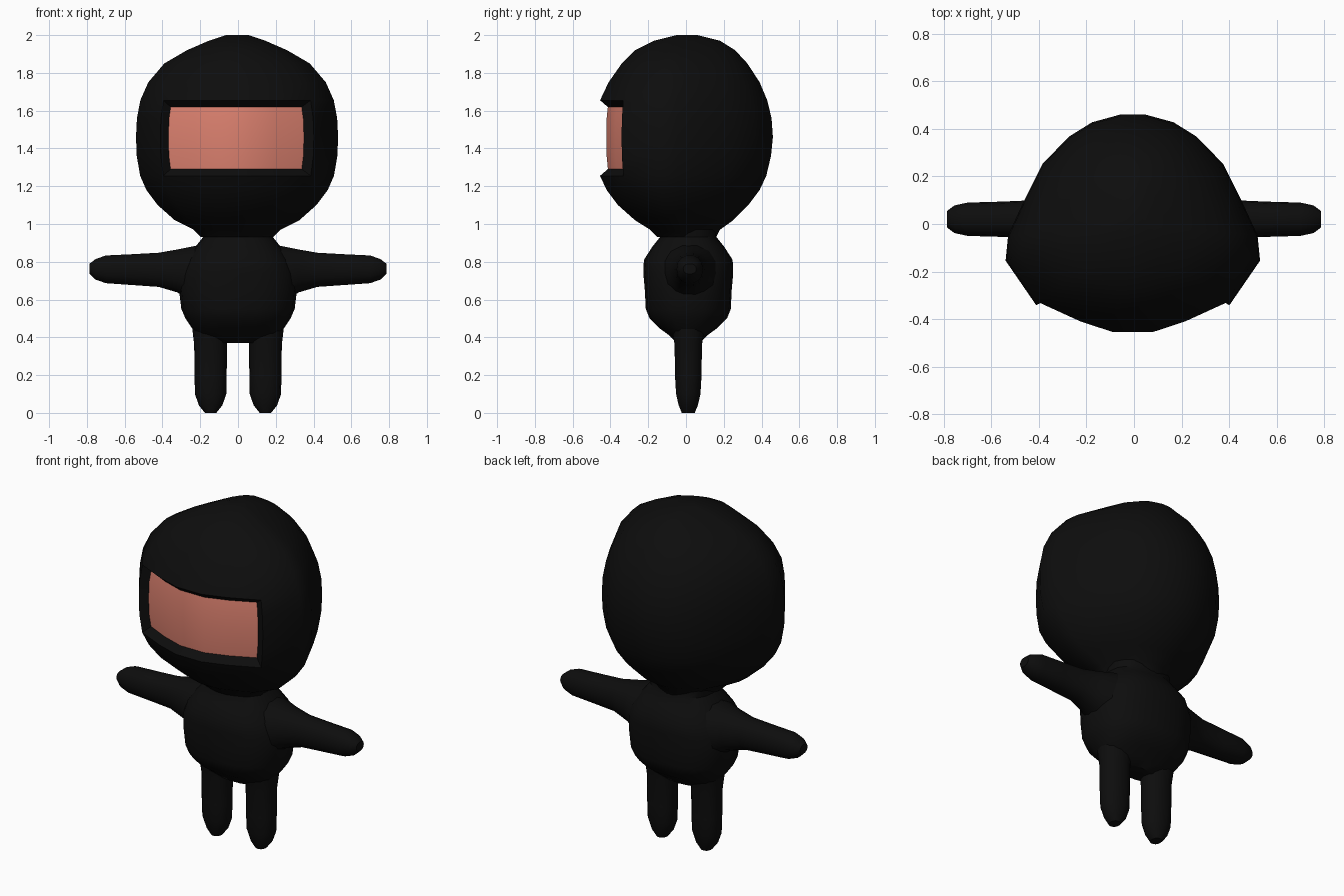
import bpy, bmesh, math
from mathutils import Vector

if "Cube" in bpy.data.objects:
    bpy.data.objects.remove(bpy.data.objects["Cube"])


def material(name, rgb):
    m = bpy.data.materials.new(name)
    m.use_nodes = True
    col = (*rgb, 1)
    m.diffuse_color = col
    m.node_tree.nodes["Principled BSDF"].inputs["Base Color"].default_value = col
    return m


black = material("black cloth", (0.004, 0.004, 0.004))
skin = material("skin", (0.72, 0.22, 0.16))


def loft(rings):
    """Join rings of equal point count into a capped tube."""
    bm = bmesh.new()
    loops = [[bm.verts.new(p) for p in r] for r in rings]
    for a, b in zip(loops, loops[1:]):
        for i in range(len(a)):
            j = (i + 1) % len(a)
            bm.faces.new((a[i], a[j], b[j], b[i]))
    bm.faces.new(loops[0])
    bm.faces.new(loops[-1])
    bmesh.ops.recalc_face_normals(bm, faces=bm.faces)
    return bm


def finish(name, bm):
    bmesh.ops.recalc_face_normals(bm, faces=bm.faces)
    me = bpy.data.meshes.new(name)
    bm.to_mesh(me)
    bm.free()
    ob = bpy.data.objects.new(name, me)
    bpy.context.collection.objects.link(ob)
    me.materials.append(black)
    me.materials.append(skin)
    bpy.ops.object.select_all(action="DESELECT")
    ob.select_set(True)
    bpy.context.view_layer.objects.active = ob
    bpy.ops.object.shade_smooth_by_angle(angle=math.radians(42))
    return ob


def oval(n=16, power=2.0):
    """Unit superellipse outline."""
    pts = []
    for i in range(n):
        t = 2 * math.pi * i / n
        c, s = math.cos(t), math.sin(t)
        pts.append((math.copysign(abs(c) ** (2 / power), c),
                    math.copysign(abs(s) ** (2 / power), s)))
    return pts


# Head: broad-cheeked outline, scaled per height (z, half width, front, back)
half = [(0.16, -1), (0.43, -0.9), (0.76, -0.73), (1, -0.33), (0.98, -0.1),
        (0.86, 0.2), (0.71, 0.55), (0.5, 0.8), (0.32, 0.93), (0.1, 1)]
outline = half + [(-x, y) for x, y in reversed(half)]
TOP, BOTTOM = 1.655, 1.255
levels = [(0.93, 0.19, 0.15, 0.16), (0.97, 0.23, 0.19, 0.18),
          (1.02, 0.33, 0.27, 0.25), (1.1, 0.42, 0.36, 0.33),
          (1.18, 0.48, 0.42, 0.39), (BOTTOM, 0.513, 0.455, 0.425),
          (1.36, 0.531, 0.465, 0.45), (1.46, 0.535, 0.467, 0.46),
          (1.56, 0.53, 0.465, 0.453), (TOP, 0.512, 0.455, 0.43),
          (1.75, 0.47, 0.41, 0.39), (1.85, 0.385, 0.34, 0.325),
          (1.92, 0.265, 0.27, 0.26), (1.97, 0.15, 0.17, 0.18),
          (2.0, 0.06, 0.05, 0.06)]
head = loft([[Vector((w * x - 0.005, y * (f if y < 0 else b), z))
              for x, y in outline] for z, w, f, b in levels])

# Eye opening: inset the front faces and push them back
opening = [f for f in head.faces
           if BOTTOM < f.calc_center_median().z < TOP
           and f.calc_center_median().y < -0.3
           and abs(f.calc_center_median().x) < 0.4]
bmesh.ops.inset_region(head, faces=opening, thickness=0.036, use_even_offset=True)
for v in {v for f in opening for v in f.verts}:
    v.co.y += 0.045
    v.co.x = v.co.x * 0.96 - 0.005
for f in opening:
    f.material_index = 1
finish("head", head)

# Torso: (z, half width, half depth)
body = [(0.37, 0.12, 0.06), (0.41, 0.215, 0.1), (0.45, 0.245, 0.155),
        (0.5, 0.278, 0.205), (0.55, 0.3, 0.225), (0.65, 0.312, 0.23),
        (0.74, 0.31, 0.238), (0.81, 0.28, 0.235), (0.88, 0.225, 0.19),
        (0.93, 0.185, 0.15), (0.97, 0.19, 0.15)]
finish("torso", loft([[Vector((w * x, 0.012 + d * y, z))
                       for x, y in oval(20, 2.4)] for z, w, d in body]))

# Arms: (distance out, half depth, low z, high z), flared into the shoulder
arm = [(0.15, 0.17, 0.56, 0.9), (0.24, 0.15, 0.58, 0.885),
       (0.32, 0.11, 0.635, 0.868), (0.42, 0.08, 0.665, 0.85),
       (0.56, 0.074, 0.675, 0.842), (0.7, 0.07, 0.685, 0.835),
       (0.755, 0.058, 0.705, 0.815), (0.786, 0.035, 0.735, 0.79)]
# Legs: (z, half width, half depth)
leg = [(0.0, 0.03, 0.035), (0.04, 0.062, 0.052), (0.1, 0.083, 0.066),
       (0.2, 0.085, 0.072), (0.36, 0.087, 0.074), (0.43, 0.095, 0.085),
       (0.5, 0.1, 0.1)]
for side, s in (("left", 1), ("right", -1)):
    finish(side + "_arm", loft([[
        Vector((s * x, 0.02 + d * u, (lo + hi) / 2 + (hi - lo) / 2 * v))
        for u, v in oval(14, 2.2)] for x, d, lo, hi in arm]))
    finish(side + "_leg", loft([[
        Vector((s * 0.145 + w * u, 0.012 + d * v, z))
        for u, v in oval(14, 2.2)] for z, w, d in leg]))
